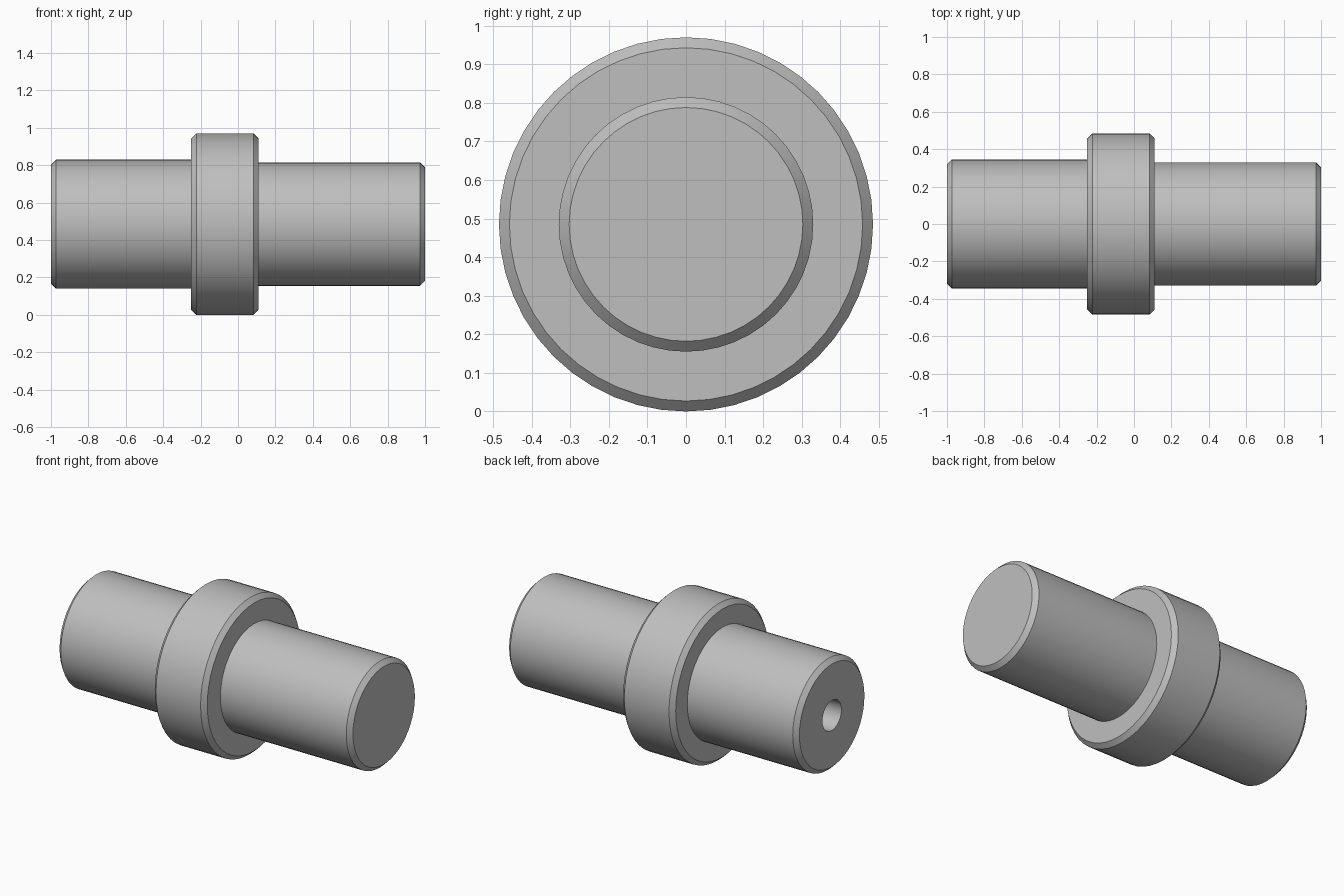
import bpy
import bmesh
from math import radians, cos, sin, tau

cube = bpy.data.objects.get("Cube")
if cube:
    bpy.data.objects.remove(cube, do_unlink=True)

SEGMENTS = 48
AXIS_Z = 0.485
BEVEL = 0.027

steel = bpy.data.materials.new("steel grey")
steel.use_nodes = True
grey = (0.52, 0.52, 0.52, 1)
steel.diffuse_color = grey
steel.node_tree.nodes["Principled BSDF"].inputs["Base Color"].default_value = grey


def lathe(name, profile):
    """Revolve (x, radius) points about the shaft axis; zero radius closes an end."""
    bm = bmesh.new()
    rings = []
    for x, r in profile:
        count = SEGMENTS if r else 1
        rings.append([bm.verts.new((x, r * sin(tau * i / SEGMENTS),
                                    AXIS_Z + r * cos(tau * i / SEGMENTS)))
                      for i in range(count)])
    for a, b in zip(rings, rings[1:]):
        for i in range(SEGMENTS):
            j = (i + 1) % SEGMENTS
            corners = [a[i % len(a)], a[j % len(a)], b[j % len(b)], b[i % len(b)]]
            bm.faces.new(list(dict.fromkeys(corners)))
    bmesh.ops.recalc_face_normals(bm, faces=bm.faces)
    mesh = bpy.data.meshes.new(name)
    bm.to_mesh(mesh)
    bm.free()
    mesh.materials.append(steel)
    obj = bpy.data.objects.new(name, mesh)
    bpy.context.collection.objects.link(obj)
    bpy.ops.object.select_all(action="DESELECT")
    obj.select_set(True)
    bpy.context.view_layer.objects.active = obj
    bpy.ops.object.shade_smooth_by_angle(angle=radians(30))
    return obj


# Stepped shaft: blind bore, wide journal, collar, narrow journal
bore, wide, collar, narrow = 0.093, 0.345, 0.485, 0.33
lathe("stepped_shaft", [
    (-0.6, 0), (-0.6, bore), (-1, bore),
    (-1, wide - BEVEL), (-1 + BEVEL, wide), (-0.25, wide),
    (-0.25, collar - BEVEL), (-0.25 + BEVEL, collar),
    (0.11 - BEVEL, collar), (0.11, collar - BEVEL),
    (0.11, narrow), (1 - BEVEL, narrow), (1, narrow - BEVEL), (1, 0),
])
